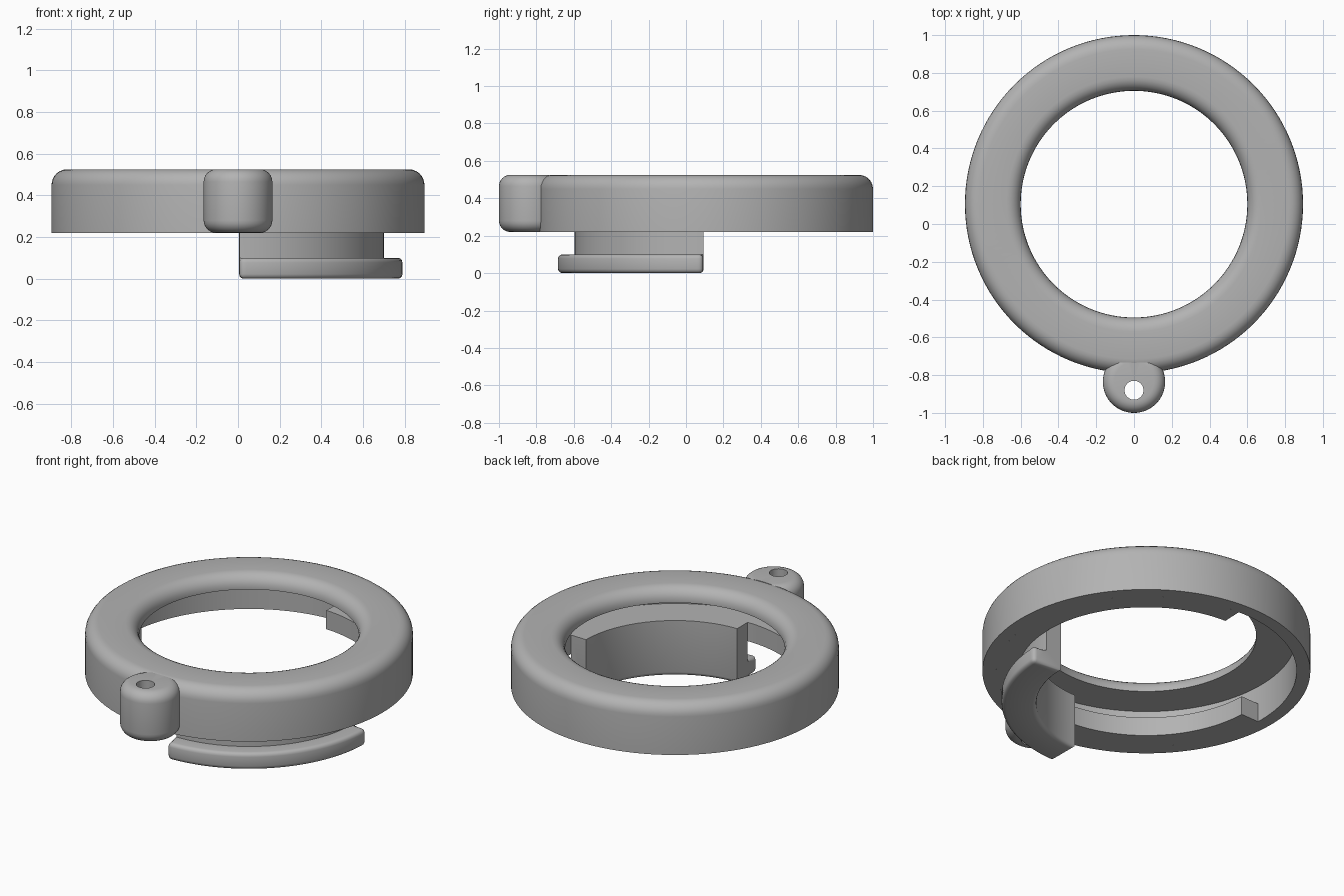
import bpy, bmesh, math

cube = bpy.data.objects.get("Cube")
if cube:
    bpy.data.objects.remove(cube, do_unlink=True)

grey = bpy.data.materials.new("mid_grey")
grey.use_nodes = True
colour = (0.45, 0.45, 0.45, 1)
grey.diffuse_color = colour
grey.node_tree.nodes["Principled BSDF"].inputs["Base Color"].default_value = colour

TOP, BASE, LIP = 0.525, 0.22, 0.333
CENTRE_Y = 0.105


def arc(cr, cz, rad, a0, a1, n=6):
    """Points of a fillet in the (radius, height) plane."""
    angles = [math.radians(a0 + (a1 - a0) * i / n) for i in range(n + 1)]
    return [(cr + rad * math.cos(a), cz + rad * math.sin(a)) for a in angles]


def sweep(name, profile, a0=0, a1=360, steps=128, cy=CENTRE_Y, soften=None):
    """Turn a closed profile about a vertical axis, capping partial turns."""
    full = a1 - a0 == 360
    bm = bmesh.new()
    rings = []
    for i in range(steps if full else steps + 1):
        a = math.radians(a0 + (a1 - a0) * i / steps)
        rings.append([bm.verts.new((r * math.cos(a), cy + r * math.sin(a), z))
                      for r, z in profile])
    n = len(profile)
    for i in range(steps):
        p, q = rings[i], rings[(i + 1) % len(rings)]
        for j in range(n):
            k = (j + 1) % n
            bm.faces.new((p[j], q[j], q[k], p[k]))
    if not full:
        bm.faces.new(rings[0])
        bm.faces.new(rings[-1])
    bmesh.ops.remove_doubles(bm, verts=bm.verts, dist=1e-5)
    bmesh.ops.recalc_face_normals(bm, faces=bm.faces)
    if soften:
        edges = [e for e in bm.edges if e.is_convex and e.calc_face_angle() > 0.7
                 and max(v.co.z for v in e.verts) < soften]
        bmesh.ops.bevel(bm, geom=edges, offset=0.022, segments=3,
                        profile=0.5, affect='EDGES')
    mesh = bpy.data.meshes.new(name)
    bm.to_mesh(mesh)
    bm.free()
    mesh.materials.append(grey)
    obj = bpy.data.objects.new(name, mesh)
    bpy.context.collection.objects.link(obj)
    return obj


def activate(obj):
    bpy.ops.object.select_all(action='DESELECT')
    obj.select_set(True)
    bpy.context.view_layer.objects.active = obj


def cut(obj, radius, y):
    """Bore a vertical round hole through an object."""
    bpy.ops.mesh.primitive_cylinder_add(vertices=96, radius=radius, depth=2,
                                        location=(0, y, 0.3))
    cutter = bpy.context.object
    cutter.hide_render = True
    activate(obj)
    mod = obj.modifiers.new("bore", 'BOOLEAN')
    mod.operation = 'DIFFERENCE'
    mod.solver = 'EXACT'
    mod.object = cutter
    bpy.ops.object.modifier_apply(modifier=mod.name)
    bpy.data.objects.remove(cutter, do_unlink=True)


# Main ring: outer wall and rounded upper lip over an open chamber
f = 0.075
body = ([(0.82, BASE), (0.895, BASE)]
        + arc(0.895 - f, TOP - f, f, 0, 90)
        + arc(0.6 + f, TOP - f, f, 90, 180)
        + [(0.6, 0.44), (0.82, 0.44)])
ring = sweep("ring_body", body)

# Lower retaining lip, open over the back quarter
lip = sweep("retaining_lip",
            [(0.7, BASE), (0.82, BASE), (0.82, LIP), (0.7, LIP)],
            182, 448, 96)

# Hanging quarter clip with an outward foot
clip = sweep("quarter_clip",
             [(0.6, 0), (0.79, 0), (0.79, 0.1), (0.7, 0.1), (0.7, LIP), (0.6, LIP)],
             -89.5, -1, 36, soften=0.105)

# Rounded eyelet post, trimmed to stay outside the chamber
g = 0.06
post = ([(0, BASE)] + arc(0.165 - g, BASE + g, g, -90, 0)
        + arc(0.165 - g, TOP - g, g, 0, 90) + [(0, TOP)])
eyelet = sweep("eyelet_post", post, steps=64, cy=-0.835)
cut(eyelet, 0.84, CENTRE_Y)
cut(eyelet, 0.05, -0.88)

for obj in (ring, lip, clip, eyelet):
    activate(obj)
    bpy.ops.object.shade_smooth_by_angle(angle=math.radians(35))
